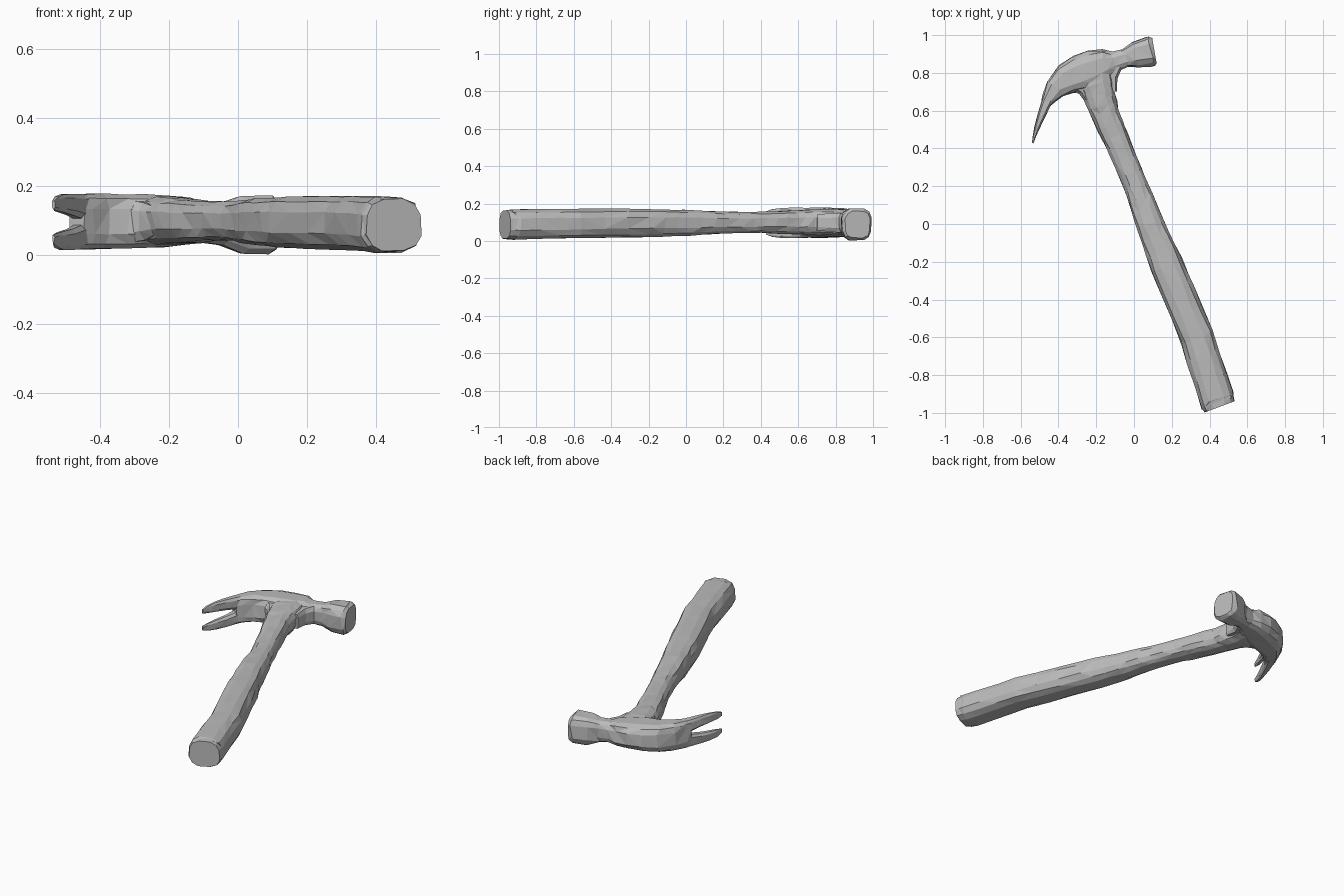
import bpy, bmesh, math, random
from mathutils import Vector

random.seed(4)
cube = bpy.data.objects.get("Cube")
if cube:
    bpy.data.objects.remove(cube, do_unlink=True)

grey = bpy.data.materials.new("grey")
grey.use_nodes = True
grey.diffuse_color = (0.5, 0.5, 0.5, 1)
grey.node_tree.nodes["Principled BSDF"].inputs["Base Color"].default_value = grey.diffuse_color


def resample(stations, steps):
    """Insert evenly spaced stations between the given ones."""
    out = []
    for a, b in zip(stations, stations[1:]):
        a, b = Vector(a), Vector(b)
        out += [a.lerp(b, i / steps) for i in range(steps)]
    return out + [Vector(stations[-1])]


def loft(name, stations, sides=12, steps=1, roundness=0.7, rough=0.004):
    """Skin rounded sections (x, y, z, half width, half height) along a flat path."""
    rings = resample(stations, steps)
    bm = bmesh.new()
    loops = []
    for i, s in enumerate(rings):
        after, before = rings[min(i + 1, len(rings) - 1)], rings[max(i - 1, 0)]
        tangent = Vector((after[0] - before[0], after[1] - before[1], 0)).normalized()
        side = Vector((-tangent.y, tangent.x, 0))
        end = i in (0, len(rings) - 1)
        loop = []
        for k in range(sides):
            a = math.tau * (k + 0.5) / sides
            c, n = math.cos(a), math.sin(a)
            u = math.copysign(abs(c) ** roundness, c) * s[3]
            v = math.copysign(abs(n) ** roundness, n) * s[4]
            p = Vector(s[:3]) + side * u + Vector((0, 0, v))
            p += side * random.uniform(-rough, rough)
            p.z += random.uniform(-rough, rough) * 0.5
            if not end:
                p += tangent * random.uniform(-rough, rough) * 3
            loop.append(bm.verts.new(p))
        loops.append(loop)
    for a, b in zip(loops, loops[1:]):
        for k in range(sides):
            j = (k + 1) % sides
            bm.faces.new((a[k], a[j], b[j], b[k]))
    bm.faces.new(loops[0])
    bm.faces.new(loops[-1])
    bmesh.ops.triangulate(bm, faces=[f for f in bm.faces if len(f.verts) == 4])
    bmesh.ops.recalc_face_normals(bm, faces=bm.faces)
    mesh = bpy.data.meshes.new(name)
    bm.to_mesh(mesh)
    bm.free()
    mesh.materials.append(grey)
    obj = bpy.data.objects.new(name, mesh)
    bpy.context.collection.objects.link(obj)
    return obj


# Handle, from the butt up into the head
loft("handle", [
    (0.453, -0.968, 0.088, 0.086, 0.077),
    (0.435, -0.92, 0.088, 0.096, 0.083),
    (0.335, -0.6, 0.093, 0.092, 0.079),
    (0.175, -0.22, 0.096, 0.088, 0.077),
    (0.085, 0.0, 0.097, 0.078, 0.07),
    (0.01, 0.2, 0.098, 0.064, 0.058),
    (-0.075, 0.4, 0.099, 0.066, 0.058),
    (-0.15, 0.58, 0.1, 0.075, 0.064),
    (-0.19, 0.7, 0.1, 0.088, 0.07),
    (-0.215, 0.8, 0.1, 0.11, 0.072),
], steps=3)

# Head, from the striking face through the neck to the root of the claw
loft("head", [
    (0.108, 0.918, 0.088, 0.066, 0.072),
    (0.085, 0.914, 0.088, 0.08, 0.086),
    (0.01, 0.898, 0.088, 0.07, 0.084),
    (-0.045, 0.878, 0.092, 0.05, 0.064),
    (-0.1, 0.862, 0.096, 0.052, 0.06),
    (-0.15, 0.848, 0.098, 0.078, 0.07),
    (-0.21, 0.825, 0.099, 0.098, 0.076),
    (-0.29, 0.795, 0.099, 0.1, 0.079),
    (-0.36, 0.765, 0.098, 0.085, 0.081),
    (-0.415, 0.72, 0.098, 0.058, 0.082),
    (-0.45, 0.665, 0.098, 0.036, 0.082),
    (-0.468, 0.635, 0.098, 0.026, 0.08),
], roundness=0.6)

# Claw: two curved prongs with a V notch between them
for name, s in (("upper_prong", 1), ("lower_prong", -1)):
    loft(name, [
        (-0.435, 0.7, 0.097 + s * 0.038, 0.034, 0.042),
        (-0.466, 0.635, 0.097 + s * 0.045, 0.026, 0.037),
        (-0.49, 0.575, 0.096 + s * 0.051, 0.021, 0.032),
        (-0.512, 0.515, 0.096 + s * 0.054, 0.015, 0.028),
        (-0.528, 0.465, 0.096 + s * 0.053, 0.008, 0.022),
        (-0.537, 0.428, 0.096 + s * 0.05, 0.003, 0.012),
    ], sides=8, roundness=0.6, rough=0.002)

# Fillets where the head flares into the handle
loft("cheek_fillet", [
    (-0.105, 0.70, 0.099, 0.016, 0.045),
    (-0.115, 0.775, 0.098, 0.028, 0.052),
    (-0.09, 0.835, 0.097, 0.03, 0.056),
], sides=8, rough=0.002)
loft("claw_fillet", [
    (-0.235, 0.65, 0.099, 0.02, 0.045),
    (-0.265, 0.705, 0.099, 0.03, 0.058),
    (-0.32, 0.745, 0.099, 0.035, 0.068),
], sides=8, rough=0.002)
